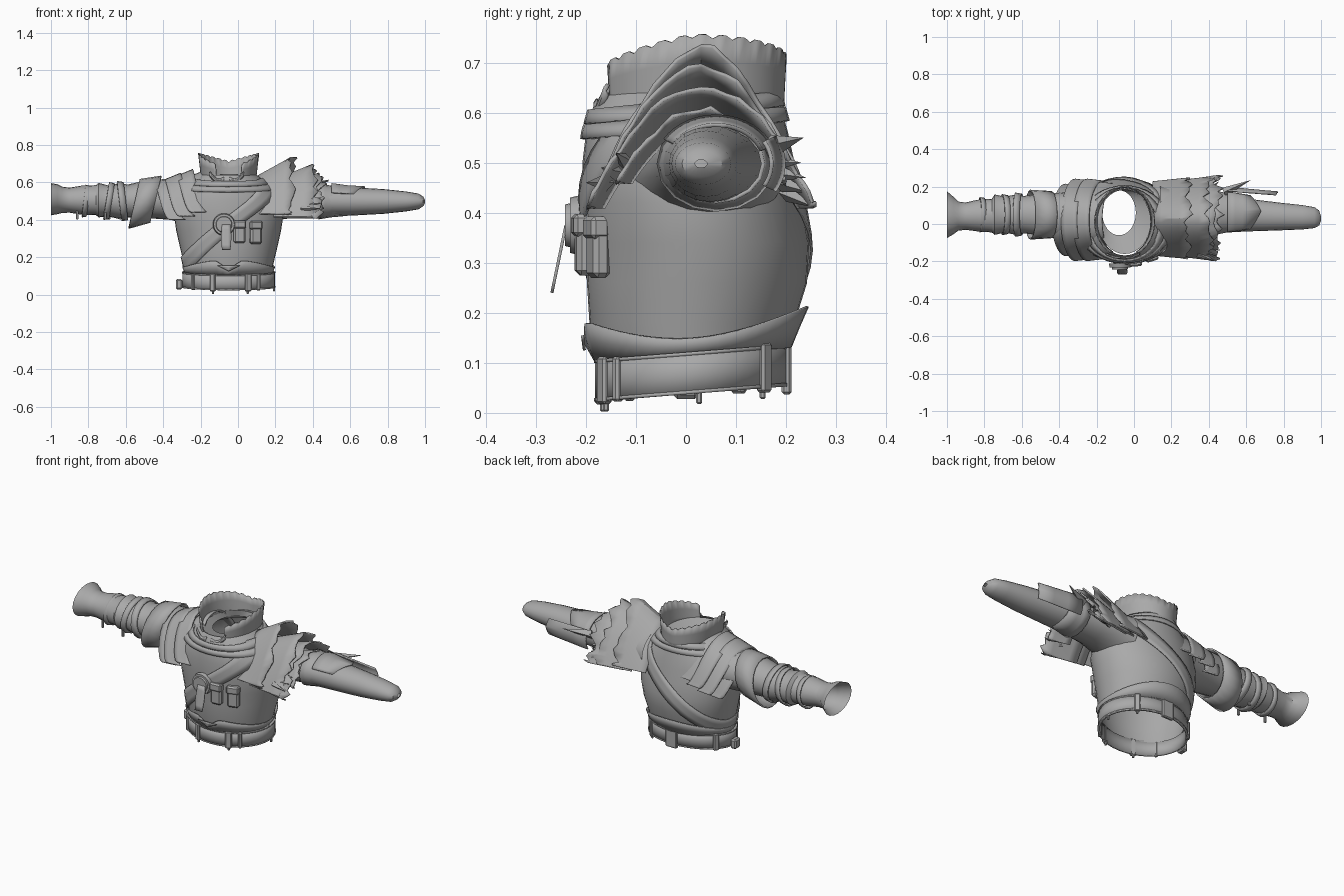
import bpy, bmesh, math, random
from mathutils import Vector

if "Cube" in bpy.data.objects:
    bpy.data.objects.remove(bpy.data.objects["Cube"])
random.seed(4)
CX, CY = -0.05, 0.01
grey = bpy.data.materials.new("plain grey")
grey.diffuse_color = (0.4, 0.4, 0.4, 1)
grey.use_nodes = True
grey.node_tree.nodes["Principled BSDF"].inputs["Base Color"].default_value = grey.diffuse_color

def finish(name, bm, thick=0, angle=35):
    bmesh.ops.remove_doubles(bm, verts=bm.verts, dist=0.0003)
    bmesh.ops.recalc_face_normals(bm, faces=bm.faces)
    me = bpy.data.meshes.new(name)
    bm.to_mesh(me)
    bm.free()
    me.materials.append(grey)
    ob = bpy.data.objects.new(name, me)
    bpy.context.collection.objects.link(ob)
    if thick:
        mod = ob.modifiers.new("thickness", 'SOLIDIFY')
        mod.thickness, mod.offset = thick, 0
    bpy.ops.object.select_all(action='DESELECT')
    ob.select_set(True)
    bpy.context.view_layer.objects.active = ob
    bpy.ops.object.shade_smooth_by_angle(angle=math.radians(angle))
    return ob

def patch(name, f, nu, nv, thick=0, angle=35):
    """Surface f(u, v) with u and v in 0..1."""
    bm = bmesh.new()
    g = [[bm.verts.new(f(i / nu, j / nv)) for j in range(nv + 1)] for i in range(nu + 1)]
    for i in range(nu):
        for j in range(nv):
            bm.faces.new((g[i][j], g[i + 1][j], g[i + 1][j + 1], g[i][j + 1]))
    return finish(name, bm, thick, angle)

def box(name, loc, size, bevel=0.006, rot=0):
    bm = bmesh.new()
    bmesh.ops.create_cube(bm, size=1)
    bmesh.ops.scale(bm, vec=size, verts=bm.verts)
    bmesh.ops.bevel(bm, geom=bm.edges[:], offset=bevel, segments=1, affect='EDGES')
    ob = finish(name, bm)
    ob.location, ob.rotation_euler = loc, (0, 0, rot)
    return ob

def lerp_rows(rows, t):
    for a, b in zip(rows, rows[1:]):
        if t <= b[0]:
            k = max(0, (t - a[0]) / (b[0] - a[0]))
            return [p + (q - p) * k for p, q in zip(a, b)]
    return list(rows[-1])

# Torso: height, centre y, half width, half depth
TORSO = [(0.10, 0.01, 0.225, 0.185), (0.18, 0.012, 0.243, 0.205), (0.26, 0.022, 0.262, 0.22),
         (0.34, 0.022, 0.28, 0.224), (0.42, 0.012, 0.292, 0.22), (0.50, 0.005, 0.285, 0.212),
         (0.56, 0.002, 0.25, 0.202), (0.61, 0.002, 0.19, 0.188), (0.64, 0.007, 0.15, 0.175)]

def on_torso(a, z, off=0.0):
    _, cy, rx, ry = lerp_rows(TORSO, z)
    return Vector((CX + (rx + off) * math.sin(a), cy - (ry + off) * math.cos(a), z))

patch("torso", lambda u, v: on_torso(u * math.tau, TORSO[round(v * 8)][0]), 40, 8)

# Sleeves: x, centre y, centre z, half depth, half height
def sleeve(name, rows, n=20):
    def f(u, v):
        x, cy, cz, ry, rz = rows[round(v * (len(rows) - 1))]
        return (x, cy + ry * math.sin(u * math.tau), cz + rz * math.cos(u * math.tau))
    return patch(name, f, n, len(rows) - 1)

sleeve("tapered_sleeve", [(0.14, 0.03, 0.49, 0.17, 0.13), (0.22, 0.045, 0.50, 0.14, 0.10),
    (0.32, 0.05, 0.498, 0.115, 0.085), (0.45, 0.052, 0.498, 0.10, 0.08), (0.60, 0.048, 0.498, 0.088, 0.076),
    (0.78, 0.04, 0.498, 0.074, 0.066), (0.90, 0.036, 0.498, 0.065, 0.053),
    (0.965, 0.034, 0.498, 0.056, 0.042), (0.99, 0.032, 0.498, 0.04, 0.026), (1.0, 0.03, 0.498, 0.012, 0.008)])
sleeve("wide_sleeve", [(-0.25, 0.03, 0.50, 0.16, 0.13), (-0.36, 0.04, 0.51, 0.13, 0.11),
    (-0.50, 0.05, 0.51, 0.11, 0.10), (-0.59, 0.05, 0.50, 0.10, 0.088), (-0.63, 0.05, 0.50, 0.108, 0.097),
    (-0.69, 0.05, 0.50, 0.096, 0.083), (-0.745, 0.05, 0.505, 0.108, 0.092), (-0.76, 0.045, 0.505, 0.09, 0.08),
    (-0.84, 0.045, 0.505, 0.084, 0.077), (-0.90, 0.042, 0.505, 0.073, 0.067),
    (-0.94, 0.042, 0.507, 0.078, 0.07), (-0.965, 0.045, 0.51, 0.10, 0.08), (-1.0, 0.05, 0.51, 0.125, 0.086)])

# Slanted straps around the wide sleeve
def arm_band(name, x, w, ry, rz, slant, cz=0.5, drop=0, thick=0.008):
    def f(u, v):
        s, c = math.sin(u * math.tau), math.cos(u * math.tau)
        k = 1 + 0.06 * v
        return (x - w * v + slant * c, 0.05 + ry * k * s, cz - drop * v + rz * k * c)
    return patch(name, f, 20, 2, thick)

arm_band("upper_arm_guard", -0.44, 0.115, 0.122, 0.122, 0.03, 0.51, 0.025)
arm_band("forearm_strap", -0.60, 0.035, 0.108, 0.098, -0.012)
arm_band("forearm_strap", -0.675, 0.03, 0.10, 0.092, 0.015)
arm_band("wrist_strap", -0.80, 0.025, 0.086, 0.079, 0.01)
for x, y in ((-0.71, -0.03), (-0.69, 0.08), (-0.86, 0.0), (-0.63, 0.02)):
    box("hanging_tie", (x, y, 0.425), (0.014, 0.012, 0.045), 0.003)

# Arched shoulder layers: start/end x, tops, half depths, bottom height, lean toward the body, ragged amount, peakedness
def arch(name, x0, x1, t0, t1, r0, r1, low, lean, rag, n=28, cy=0.03, power=1.6):
    teeth = [random.uniform(-1, 1) if i % 2 else random.uniform(-0.3, 0.3) for i in range(n + 1)]
    def f(u, v):
        a = (u - 0.5) * math.pi
        s, c = math.sin(a), math.cos(a)
        top, r = t0 + (t1 - t0) * v, r0 + (r1 - r0) * v
        jag = rag * teeth[round(u * n)] if v == 1 else 0
        h = 1 - abs(s) ** power
        x = x0 + (x1 - x0) * v + lean * (1 - c) + jag
        return (x, cy + r * s, low + (top - low) * h + jag * 0.25)
    return patch(name, f, n, 4, 0.008, 30)

arch("feather_layer", 0.10, 0.29, 0.63, 0.735, 0.195, 0.215, 0.43, 0.0, 0.03)
arch("feather_layer", 0.19, 0.40, 0.61, 0.695, 0.195, 0.22, 0.415, 0.0, 0.035, power=1.8)
arch("feather_layer", 0.24, 0.44, 0.59, 0.65, 0.195, 0.228, 0.41, 0.0, 0.04, power=2)
arch("feather_layer", 0.33, 0.455, 0.57, 0.605, 0.14, 0.17, 0.46, 0.0, 0.03, power=2)
for k, (x, t, r) in enumerate(((-0.17, 0.665, 0.19), (-0.24, 0.668, 0.207), (-0.305, 0.648, 0.207), (-0.355, 0.618, 0.18))):
    arch("shoulder_plate", x, x - 0.085, t, t - 0.035, r, r + 0.01, 0.46 - 0.02 * k, 0.075, 0.0, 20, 0.022, 2.5)

# Pointed feather tips behind and ahead of the shoulder
def spike(name, base, tip, w):
    bm = bmesh.new()
    b, t = Vector(base), Vector(tip)
    side = (t - b).cross(Vector((0, 0, 1))).normalized() * w
    up = Vector((0, 0, w))
    vs = [bm.verts.new(p) for p in (b + side, b + up, b - side, b - up, t)]
    for i in range(4):
        bm.faces.new((vs[i], vs[(i + 1) % 4], vs[4]))
    bm.faces.new(vs[:4])
    return finish(name, bm)

for i in range(4):
    spike("back_feather", (0.33 + 0.02 * i, 0.20 - 0.01 * i, 0.44 + 0.02 * i), (0.42 + 0.012 * i, 0.26 - 0.01 * i, 0.41 + 0.03 * i), 0.018)
for i in range(3):
    spike("front_feather", (0.34 + 0.02 * i, -0.16 + 0.02 * i, 0.46 + 0.02 * i), (0.44 + 0.005 * i, -0.20 + 0.03 * i, 0.46 + 0.03 * i), 0.018)

# Forearm guard on the tapered sleeve
def bracer(name, x0, x1, a0, a1, r, tip):
    def f(u, v):
        a = math.radians(a0 + (a1 - a0) * u)
        x = x0 + (x1 - x0) * v + (tip * (1 - abs(2 * u - 1)) if v == 1 else 0)
        k = r * (1 - 0.18 * v)
        return (x, 0.06 + k * math.sin(a), 0.498 + k * 0.8 * math.cos(a))
    return patch(name, f, 16, 3, 0.008)

bracer("elbow_cuff", 0.43, 0.53, 0, 360, 0.115, 0.03)
bracer("forearm_plate", 0.50, 0.62, -60, 70, 0.118, 0.06)
bracer("rear_forearm_plate", 0.50, 0.76, 60, 120, 0.135, 0.01)
spike("elbow_spike", (0.48, 0.17, 0.53), (0.625, 0.235, 0.55), 0.025)

# Standing collar, open at the front, with a notched rim
def collar(u, v):
    a = math.radians(26 + 308 * u)
    s, c = math.sin(a), math.cos(a)
    top = 0.715 + 0.042 * abs(s) - 0.035 * max(c, 0)
    notch = (0.008 if round(u * 72) % 3 == 0 else 0) if v == 1 else 0
    return (CX + (0.142 + 0.018 * v) * s, 0.012 - (0.18 + 0.006 * v) * c, 0.595 + (top - 0.595) * v - notch)
patch("collar", collar, 72, 3, 0.006)

# Lining inside the neck, narrowing downward
patch("neck_lining", lambda u, v: (CX + (0.14 - 0.05 * v) * math.sin(u * math.tau) - 0.03 * v,
      0.012 + 0.048 * v - (0.172 - 0.052 * v) * math.cos(u * math.tau), 0.635 - 0.03 * v), 32, 2)

# Folded neck bands
for z in (0.565, 0.595):
    patch("neck_band", lambda u, v: on_torso(u * math.tau, z + 0.028 * v - 0.018 * math.cos(u * math.tau), 0.006), 36, 2, 0.008)
for s in (-1, 1):
    patch("throat_fold", lambda u, v: (CX - 0.01 + s * (0.015 + 0.075 * u), -0.176 + 0.02 * u * u - 0.006 * math.sin(v * math.pi),
          0.605 + 0.03 * u * u + 0.022 * v - 0.015 * math.sin(u * math.pi)), 6, 3, 0.008)

# Diagonal sash wrapped around the torso
def sash(u, v):
    a = u * math.tau
    z = 0.375 + 0.80 * 0.28 * math.sin(a) + 0.10 * (v - 0.5)
    return on_torso(a, min(max(z, 0.13), 0.62), 0.006)
patch("diagonal_sash", sash, 40, 3, 0.005)

# Flared waist wrap with a star point at the front
def waist(u, v):
    a = u * math.tau
    c = math.cos(a)
    point = max(0, 1 - abs(math.remainder(a, math.tau)) / 0.28)
    z = 0.103 + 0.014 * (1 - c) + v * (0.032 + 0.05 * c * c - 0.05 * point)
    return on_torso(a, z, 0.005 + 0.005 * v + 0.006 * v * c * c)
patch("waist_wrap", waist, 48, 2, 0.005)
patch("star_point", lambda u, v: (CX + (u - 0.5) * 0.12 * (1 - v), -0.207 + 0.004 * v, 0.155 - 0.03 * v), 2, 3, 0.006)

# Tilted belt with raised edges
def belt_point(a, h, off=0.0):
    y = CY - (0.187 + off) * math.cos(a)
    return Vector((CX + (0.243 + off) * math.sin(a), y, 0.022 + 0.08 * (y + 0.19) + h))
patch("belt", lambda u, v: belt_point(u * math.tau, 0.083 * v), 40, 2, 0.01)
for h in (0.0, 0.077):
    patch("belt_edge", lambda u, v: belt_point(u * math.tau, h + 0.007 * v, 0.003), 40, 1, 0.008)

# Belt buckles, keepers and loops
for deg, w, hgt in ((-20, 0.03, 0.095), (25, 0.035, 0.095), (40, 0.02, 0.09),
                    (140, 0.03, 0.10), (180, 0.07, 0.115), (-120, 0.03, 0.095), (-50, 0.02, 0.09)):
    a = math.radians(deg)
    box("belt_keeper", belt_point(a, 0.041, 0.004), (w, 0.02, hgt), 0.005, a)
for deg in (-20, 25, 95, 140):
    box("belt_tie", belt_point(math.radians(deg), -0.008), (0.012, 0.012, 0.027), 0.003)
box("belt_tag", (-0.315, 0.0, 0.055), (0.035, 0.05, 0.055), 0.008)

# Round chest medallion with a hanging tongue
for r, d, y in ((0.06, 0.02, -0.222), (0.045, 0.014, -0.235)):
    bm = bmesh.new()
    bmesh.ops.create_cone(bm, cap_ends=True, segments=24, radius1=r, radius2=r * 0.92, depth=d)
    ob = finish("medallion", bm)
    ob.location, ob.rotation_euler = (-0.075, y, 0.375), (math.pi / 2, 0, 0)
patch("medallion_tongue", lambda u, v: (-0.063 + (u - 0.5) * (0.045 + 0.01 * math.sin(v * math.pi)),
      -0.24 - 0.028 * v, 0.375 - 0.135 * v), 3, 5, 0.006)

# Chest pouches with flaps
for x, z, r in ((0.008, 0.335, 0.08), (0.095, 0.33, 0.3)):
    y = on_torso(math.asin((x - CX) / 0.28), z).y
    box("pouch", (x, y - 0.006, z), (0.064, 0.036, 0.12), 0.01, r)
    box("pouch_flap", (x, y - 0.01, z + 0.04), (0.07, 0.04, 0.045), 0.008, r)
